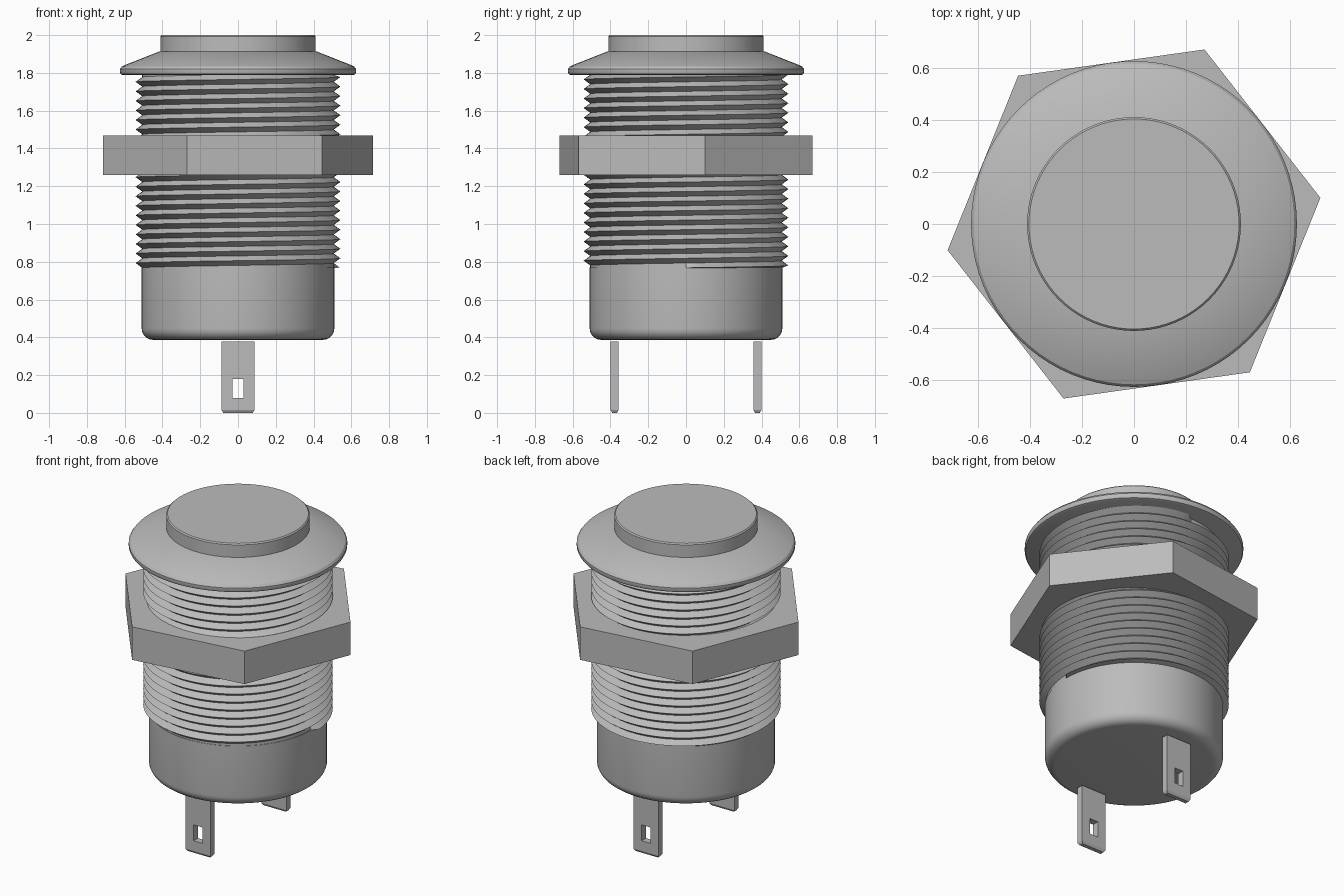
import bpy, bmesh, math
from mathutils import Vector

cube = bpy.data.objects.get("Cube")
if cube:
    bpy.data.objects.remove(cube, do_unlink=True)

SEGMENTS = 80

metal = bpy.data.materials.new("grey_metal")
metal.use_nodes = True
colour = (0.5, 0.5, 0.5, 1)
metal.diffuse_color = colour
metal.node_tree.nodes["Principled BSDF"].inputs["Base Color"].default_value = colour


def finish(name, bm, smooth=True):
    """Clean the mesh, add it to the scene and shade it."""
    bmesh.ops.remove_doubles(bm, verts=bm.verts, dist=0.0002)
    bmesh.ops.recalc_face_normals(bm, faces=bm.faces)
    mesh = bpy.data.meshes.new(name)
    bm.to_mesh(mesh)
    bm.free()
    mesh.materials.append(metal)
    obj = bpy.data.objects.new(name, mesh)
    bpy.context.collection.objects.link(obj)
    if smooth:
        bpy.ops.object.select_all(action='DESELECT')
        obj.select_set(True)
        bpy.context.view_layer.objects.active = obj
        bpy.ops.object.shade_smooth_by_angle(angle=math.radians(30))
    return obj


def lathe(name, profile):
    """Spin (radius, height) points round the z axis."""
    bm = bmesh.new()
    verts = [bm.verts.new((r, 0, z)) for r, z in profile]
    edges = [bm.edges.new(pair) for pair in zip(verts, verts[1:])]
    bmesh.ops.spin(bm, geom=verts + edges, cent=(0, 0, 0), axis=(0, 0, 1),
                   angle=math.tau, steps=SEGMENTS, use_duplicate=False)
    return finish(name, bm)


def threaded_barrel(name, low, high, root, crest, pitch):
    """Helical ridge made of alternating crest and root lines."""
    bm = bmesh.new()
    turns = math.ceil((high - low) / pitch) + 2

    def line(radius, offset):
        points = []
        for k in range(turns * SEGMENTS + 1):
            a = math.tau * k / SEGMENTS
            z = low + pitch * (k / SEGMENTS - 1 + offset)
            r = radius if low < z < high else root
            z = min(max(z, low), high)
            points.append(bm.verts.new((r * math.cos(a), r * math.sin(a), z)))
        return points

    crests, roots = line(crest, 0), line(root, 0.5)
    for k in range(turns * SEGMENTS):
        bm.faces.new((crests[k], crests[k + 1], roots[k + 1], roots[k]))
        n = k + SEGMENTS
        if n + 1 < len(crests):
            bm.faces.new((roots[k], roots[k + 1], crests[n + 1], crests[n]))
    return finish(name, bm)


def hex_nut(name, radius, low, high, turn):
    bm = bmesh.new()
    ring = [bm.verts.new((radius * math.cos(turn + math.tau * i / 6),
                          radius * math.sin(turn + math.tau * i / 6), low))
            for i in range(6)]
    face = bm.faces.new(ring)
    top = bmesh.ops.extrude_face_region(bm, geom=[face], use_keep_orig=True)
    moved = [v for v in top["geom"] if isinstance(v, bmesh.types.BMVert)]
    bmesh.ops.translate(bm, verts=moved, vec=(0, 0, high - low))
    return finish(name, bm, smooth=False)


def terminal(name, y, thickness):
    """Flat tab with a rectangular slot and a chamfered tip."""
    xs = (-0.087, -0.03, 0.03, 0.087)
    zs = (0, 0.015, 0.08, 0.18, 0.378)
    bm = bmesh.new()
    grid = [[bm.verts.new((x, -thickness / 2, z)) for x in xs] for z in zs]
    for j in range(len(zs) - 1):
        for i in range(len(xs) - 1):
            if (i, j) != (1, 2):
                bm.faces.new((grid[j][i], grid[j][i + 1],
                              grid[j + 1][i + 1], grid[j + 1][i]))
    back = bmesh.ops.extrude_face_region(bm, geom=bm.faces[:], use_keep_orig=True)
    moved = [v for v in back["geom"] if isinstance(v, bmesh.types.BMVert)]
    bmesh.ops.translate(bm, verts=moved, vec=(0, thickness, 0))
    for v in bm.verts:
        if v.co.z < 0.001:
            v.co.x *= 0.9
            v.co.y *= 0.6
        v.co += Vector((0, y, 0))
    return finish(name, bm, smooth=False)


# Push button cap
lathe("button_cap", [(0, 1.9), (0.41, 1.9), (0.41, 1.993), (0.403, 2.0), (0, 2.0)])

# Sloping collar with a rounded rim
lathe("collar", [(0, 1.914), (0.415, 1.914), (0.595, 1.843), (0.615, 1.834),
                 (0.625, 1.82), (0.625, 1.803), (0.62, 1.793), (0.608, 1.788),
                 (0, 1.788)])

# Threaded barrel and its nut
threaded_barrel("threaded_barrel", 0.768, 1.79, 0.507, 0.542, 0.0505)
hex_nut("hex_nut", 0.722, 1.26, 1.468, math.radians(8))

# Lower housing with a rounded bottom edge
fillet = [(0.45 + 0.06 * math.sin(t * math.pi / 12),
           0.447 - 0.06 * math.cos(t * math.pi / 12)) for t in range(7)]
lathe("lower_housing", [(0, 0.387)] + fillet + [(0.51, 0.77), (0, 0.77)])

# Terminals front and back
for name, side in (("front_terminal", -1), ("back_terminal", 1)):
    terminal(name, side * 0.378, 0.042)
